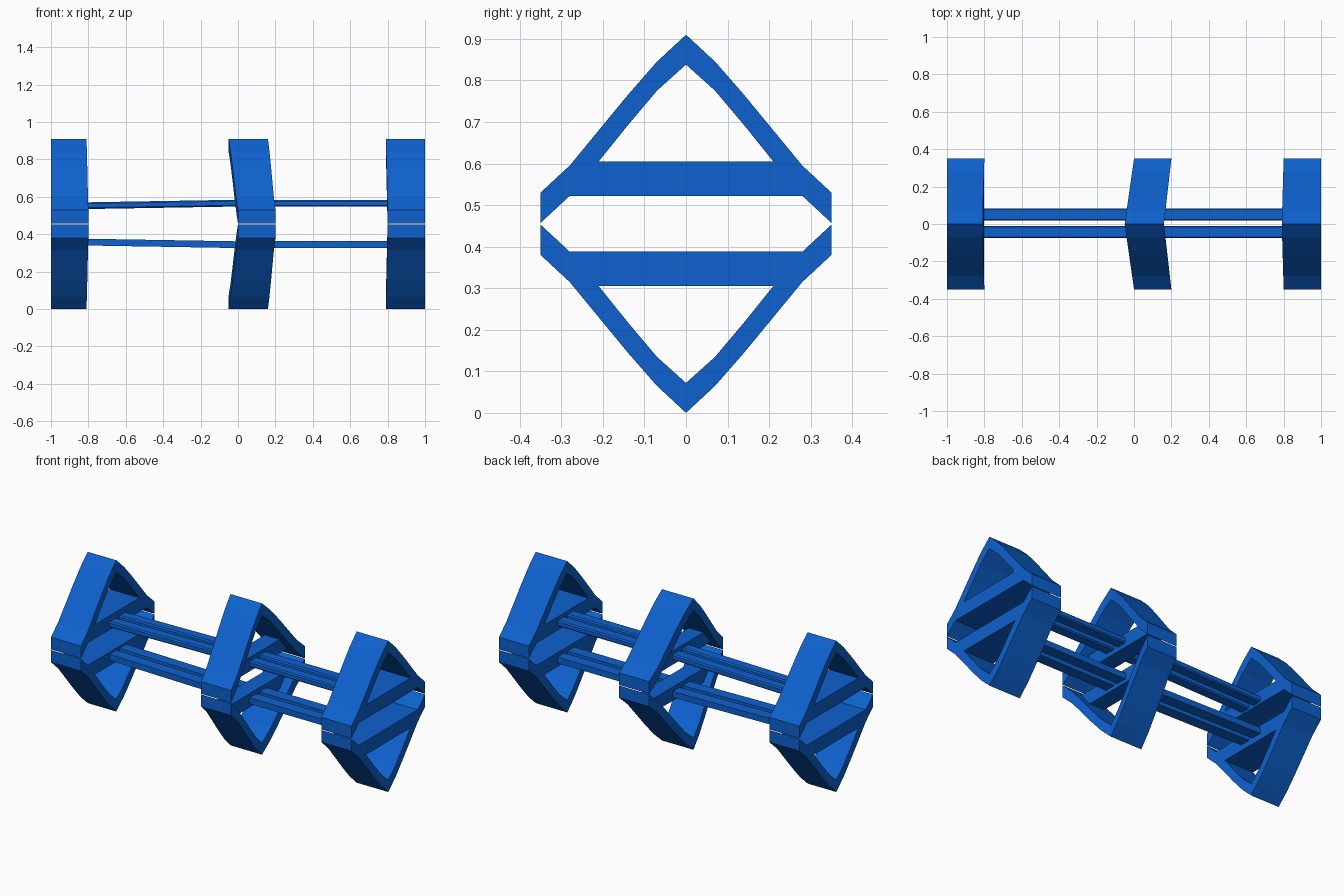
import bpy
import bmesh

cube = bpy.data.objects.get("Cube")
if cube:
    bpy.data.objects.remove(cube, do_unlink=True)

blue = bpy.data.materials.new("bright_blue")
blue.use_nodes = True
COLOR = (0.004, 0.12, 0.62, 1)
blue.diffuse_color = COLOR
blue.node_tree.nodes["Principled BSDF"].inputs["Base Color"].default_value = COLOR

HEIGHT = 0.91
# Half outline of the upper arch in (y, z), apex to corner
ARCH = [(0, 0.91), (0.07, 0.845), (0.14, 0.765), (0.21, 0.68), (0.28, 0.595), (0.35, 0.53)]
INNER = [(0, 0.838), (0.07, 0.775), (0.14, 0.692), (0.21, 0.605), (0.28, 0.522), (0.35, 0.457)]


def finish(bm, name):
    bmesh.ops.recalc_face_normals(bm, faces=bm.faces)
    mesh = bpy.data.meshes.new(name)
    bm.to_mesh(mesh)
    bm.free()
    mesh.materials.append(blue)
    obj = bpy.data.objects.new(name, mesh)
    bpy.context.collection.objects.link(obj)
    return obj


def prism(name, quads, near, far, flip):
    """Extrude joined (y, z) quads along x; near and far give x from y."""
    bm = bmesh.new()
    for quad in quads:
        bm.faces.new([bm.verts.new((0, y, z)) for y, z in quad])
    bmesh.ops.remove_doubles(bm, verts=bm.verts, dist=0.0005)
    base = list(bm.verts)
    new = bmesh.ops.extrude_face_region(bm, geom=list(bm.faces), use_keep_orig=True)["geom"]
    top = [v for v in new if isinstance(v, bmesh.types.BMVert)]
    for verts, rule in ((base, near), (top, far)):
        for v in verts:
            v.co.x = rule(abs(v.co.y))
    if flip:
        for v in bm.verts:
            v.co.z = HEIGHT - v.co.z
    return finish(bm, name)


def frame(name, near, far, beam_near, beam_far):
    """Upper and lower arched bands, each tied by a cross beam."""
    band = []
    for s in (1, -1):
        for i in range(len(ARCH) - 1):
            loop = (ARCH[i], ARCH[i + 1], INNER[i + 1], INNER[i])
            band.append([(s * y, z) for y, z in loop])
    (y0, z0), (y1, z1) = INNER[3:5]
    beam = [[(y0, z0), (y1, z1), (-y1, z1), (-y0, z0)]]
    for half, flip in (("upper", False), ("lower", True)):
        prism(f"{name}_{half}_band", band, near, far, flip)
        prism(f"{name}_{half}_beam", beam, beam_near, beam_far, flip)


def slope(at_middle, at_corner):
    return lambda y: at_middle + (at_corner - at_middle) * y / 0.35


# End frames and the bent middle frame
frame("right_frame", slope(-1, -1), slope(-0.81, -0.80), slope(-1, -1), slope(-0.81, -0.80))
frame("left_frame", slope(0.79, 0.80), slope(1, 1), slope(0.79, 0.80), slope(1, 1))
frame("middle_frame", slope(-0.05, 0), slope(0.16, 0.20), slope(0.03, 0.03), slope(0.13, 0.13))


def rod(name, x0, x1, y, z0, z1, flip):
    """Flat rod with bevelled long edges."""
    bm = bmesh.new()
    bmesh.ops.create_cube(bm, size=1)
    for v in bm.verts:
        z = (z0 if v.co.x < 0 else z1) + v.co.z * 0.036
        v.co = (x0 if v.co.x < 0 else x1, y + v.co.y * 0.066, HEIGHT - z if flip else z)
    long_edges = [e for e in bm.edges if abs(e.verts[0].co.x - e.verts[1].co.x) > 0.1]
    bmesh.ops.bevel(bm, geom=long_edges, offset=0.007, segments=1, affect='EDGES')
    finish(bm, name)


# Paired connecting rods at both levels
for half, flip, ys in (("upper", False, (0.051, -0.043)), ("lower", True, (0.051, -0.043))):
    for side, y in zip(("back", "front"), ys):
        rod(f"{half}_{side}_right_rod", -0.83, 0.05, y, 0.552, 0.567, flip)
        rod(f"{half}_{side}_left_rod", 0.11, 0.82, y, 0.565, 0.565, flip)
